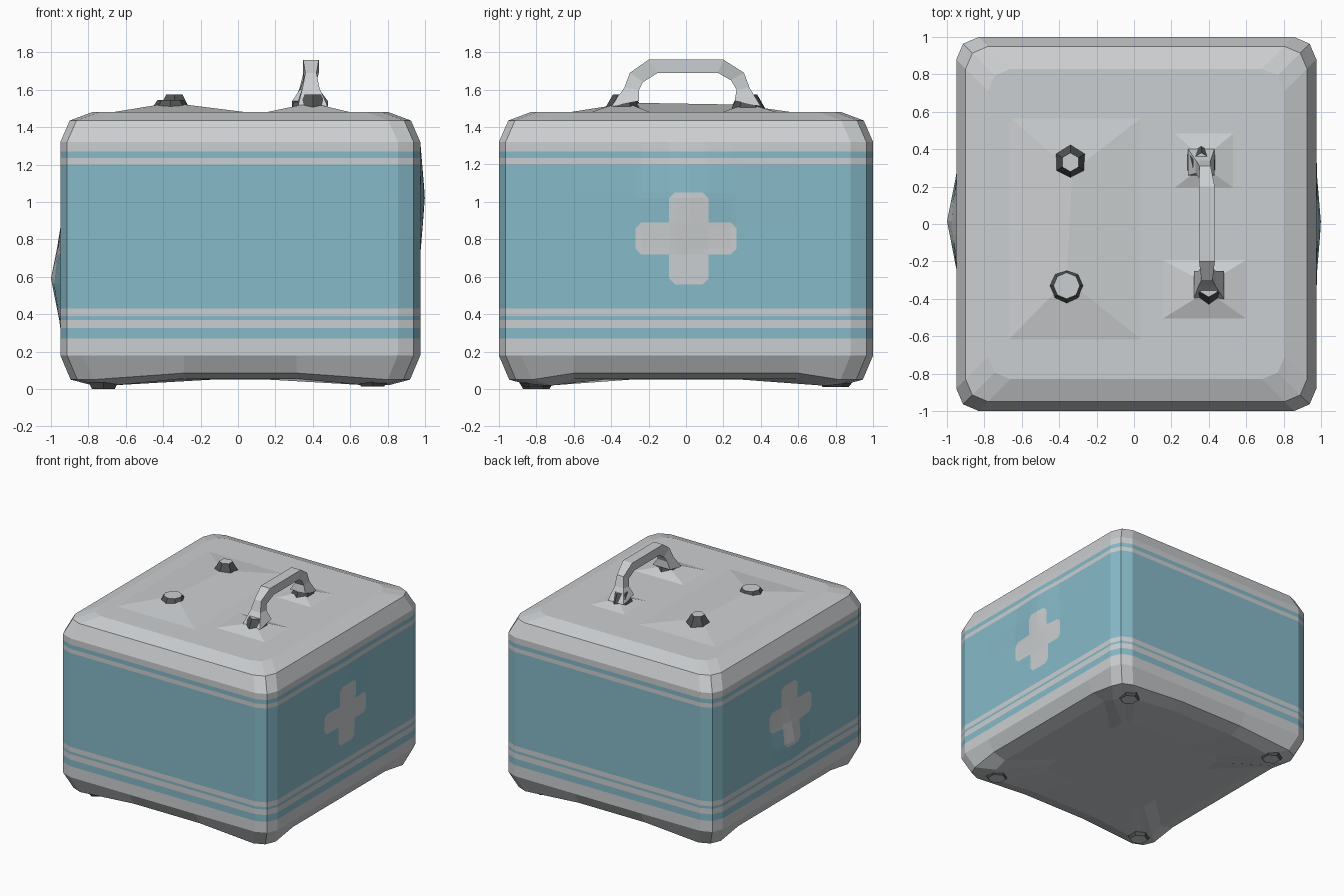
import bpy, bmesh, math
from mathutils import Vector

if "Cube" in bpy.data.objects:
    bpy.data.objects.remove(bpy.data.objects["Cube"])


def material(name, rgb):
    m = bpy.data.materials.new(name)
    m.diffuse_color = (*rgb, 1)
    m.use_nodes = True
    m.node_tree.nodes["Principled BSDF"].inputs["Base Color"].default_value = m.diffuse_color
    return m


GREY = material("pale grey", (0.60, 0.62, 0.635))
BLUE = material("soft blue", (0.24, 0.49, 0.58))
DARK = material("dark grey", (0.085, 0.09, 0.09))
MATS = [GREY, BLUE, DARK]


def finish(name, bm):
    bmesh.ops.recalc_face_normals(bm, faces=bm.faces)
    me = bpy.data.meshes.new(name)
    bm.to_mesh(me)
    bm.free()
    for m in MATS:
        me.materials.append(m)
    ob = bpy.data.objects.new(name, me)
    bpy.context.collection.objects.link(ob)
    return ob


# ---- case body: stacked rounded-rectangle rings, coloured by height ----
CX, HX, HY, R = 0.0125, 0.9625, 1.0, 0.12
Y_CUTS = [-0.6, -0.27, -0.24, -0.09, -0.06, 0.015, 0.09, 0.12, 0.24, 0.27, 0.6]
X_CUTS = [-0.3, 0.3]
Z_CUTS = [0.27, 0.325, 0.37, 0.39, 0.43, 0.56, 0.59, 0.72, 0.75, 0.86, 0.89,
          1.02, 1.05, 1.20, 1.235, 1.27]
RINGS = ([(0.5, 0.05), (0.17, 0.055), (0.055, 0.085), (0, 0.18)]
         + [(0, z) for z in Z_CUTS]
         + [(0, 1.32), (0.05, 1.435), (0.17, 1.48)])


def blue_band(z):
    return 0.27 < z < 0.325 or 0.37 < z < 0.39 or 0.43 < z < 1.20 or 1.235 < z < 1.27


def in_cross(y, z):
    return (abs(y) < 0.27 and 0.72 < z < 0.89) or (-0.09 < y < 0.12 and 0.56 < z < 1.05)


def cross_corner(y, z):
    arm_end = 0.24 < abs(y) < 0.27 and (0.72 < z < 0.75 or 0.86 < z < 0.89)
    tip = (-0.09 < y < -0.06 or 0.09 < y < 0.12) and (0.56 < z < 0.59 or 1.02 < z < 1.05)
    return arm_end or tip


def ring_points(inset, z):
    hx, hy, k = HX - inset, HY - inset, 0.3 * R
    ys = [y for y in Y_CUTS if abs(y) < hy - R]
    if len(ys) < len(Y_CUTS):
        ys = [-hy + R] + ys + [hy - R]
    else:
        ys = [-hy + R] + ys + [hy - R]
    xs = [-hx + R] + X_CUTS + [hx - R]
    pts = [(x, -hy) for x in xs] + [(hx - k, -hy + k)]
    pts += [(hx, y) for y in ys] + [(hx - k, hy - k)]
    pts += [(x, hy) for x in reversed(xs)] + [(-hx + k, hy - k)]
    pts += [(-hx, y) for y in reversed(ys)] + [(-hx + k, -hy + k)]
    out = []
    for x, y in pts:
        zz = z
        if z < 0.1 and abs(x) > 0.6 and abs(y) > 0.65:
            zz -= 0.035                                   # lowered bottom corners
        px = x + CX
        if inset == 0 and abs(abs(x) - hx) < 1e-4:        # slight bulge on both ends
            if x > 0:
                px += 0.025 * max(0, 1 - math.hypot(y, z - 1.02) / 0.3)
            else:
                px -= 0.05 * max(0, 1 - math.hypot(y - 0.015, z - 0.59) / 0.25)
        out.append((px, y, zz))
    return out


bm = bmesh.new()
# the smallest ring has no room for the outer cuts, so they are squeezed inwards
full = len(ring_points(0, 0.5))
rows = []
for inset, z in RINGS:
    pts = ring_points(inset, z)
    if len(pts) != full:
        s = 0.5
        pts = [(CX + (x - CX) * s, y * s, 0.05) for x, y, _ in ring_points(0, 0.05)]
    rows.append([bm.verts.new(p) for p in pts])
for lo, hi in zip(rows, rows[1:]):
    for j in range(full):
        n = (j + 1) % full
        q = [lo[j], lo[n], hi[n], hi[j]]
        c = sum((v.co for v in q), Vector()) / 4
        end = abs(c.x) > 0.93
        if end and cross_corner(c.y, c.z):
            k = max(range(4), key=lambda i: math.hypot(q[i].co.y - 0.015, q[i].co.z - 0.805))
            a, b, d, e = (q[(k + i) % 4] for i in (-1, 0, 1, 2))
            bm.faces.new((a, b, d)).material_index = 1
            bm.faces.new((d, e, a)).material_index = 0
        else:
            f = bm.faces.new(q)
            f.material_index = int(blue_band(c.z) and not (end and in_cross(c.y, c.z)))
bm.faces.new(rows[0])
bm.faces.new(rows[-1])
finish("case_body", bm)


# ---- dark-sided plugs used for handle sockets and feet ----
def plug(name, x, y, z0, z1, r0, r1, sides=6):
    b = bmesh.new()
    bmesh.ops.create_cone(b, cap_ends=True, segments=sides, radius1=r0, radius2=r1,
                          depth=z1 - z0)
    bmesh.ops.translate(b, verts=b.verts, vec=(x, y, (z0 + z1) / 2))
    for f in b.faces:
        f.material_index = 0 if abs(f.normal.z) > 0.95 else 2
    finish(name, b)


plug("socket_front_right", 0.40, -0.34, 1.47, 1.575, 0.11, 0.05)
plug("socket_back_right", 0.36, 0.33, 1.47, 1.575, 0.10, 0.05)
plug("socket_front_left", -0.36, -0.33, 1.47, 1.545, 0.12, 0.07, 8)
plug("socket_back_left", -0.34, 0.33, 1.47, 1.575, 0.11, 0.05)
for sx, sy, low in ((-1, -1, 0.0), (1, -1, 0.012), (-1, 1, 0.012), (1, 1, 0.012)):
    plug("foot", sx * 0.72, sy * 0.80, low, 0.05, 0.07, 0.10)


# ---- low pale mounds on the lid ----
def mound(name, x0, x1, y0, y1, ridge):
    b = bmesh.new()
    base = [b.verts.new(p) for p in ((x0, y0, 1.475), (x1, y0, 1.475),
                                     (x1, y1, 1.475), (x0, y1, 1.475))]
    s, t = (b.verts.new(p) for p in ridge)
    for f in ((base[0], base[1], s), (base[1], base[2], t, s),
              (base[2], base[3], t), (base[3], base[0], s, t)):
        b.faces.new(f)
    finish(name, b)


mound("mound_left", -0.70, 0.08, -0.65, 0.60, ((-0.36, -0.30, 1.53), (-0.33, 0.28, 1.52)))
mound("mound_front_right", 0.13, 0.62, -0.52, -0.18, ((0.39, -0.36, 1.53), (0.39, -0.32, 1.53)))
mound("mound_back_right", 0.20, 0.55, 0.18, 0.50, ((0.37, 0.31, 1.52), (0.37, 0.35, 1.52)))

# ---- carrying handle: four-sided bar swept through outer/inner points ----
HANDLE = [  # outer y, z, inner y, z, centre x, half width
    (-0.40, 1.51, -0.25, 1.54, 0.40, 0.08), (-0.33, 1.61, -0.25, 1.60, 0.39, 0.045),
    (-0.30, 1.69, -0.23, 1.64, 0.39, 0.03), (-0.20, 1.76, -0.15, 1.69, 0.39, 0.042),
    (0.20, 1.76, 0.17, 1.69, 0.39, 0.042), (0.31, 1.69, 0.24, 1.65, 0.38, 0.03),
    (0.34, 1.61, 0.27, 1.60, 0.37, 0.04), (0.40, 1.51, 0.26, 1.54, 0.36, 0.07)]
b = bmesh.new()
secs = [[b.verts.new(p) for p in ((x - w, yo, zo), (x + w, yo, zo), (x + w, yi, zi), (x - w, yi, zi))]
        for yo, zo, yi, zi, x, w in HANDLE]
for p, q in zip(secs, secs[1:]):
    for i in range(4):
        k = (i + 1) % 4
        b.faces.new((p[i], p[k], q[k], q[i]))
b.faces.new(secs[0])
b.faces.new(secs[-1])
finish("carrying_handle", b)
